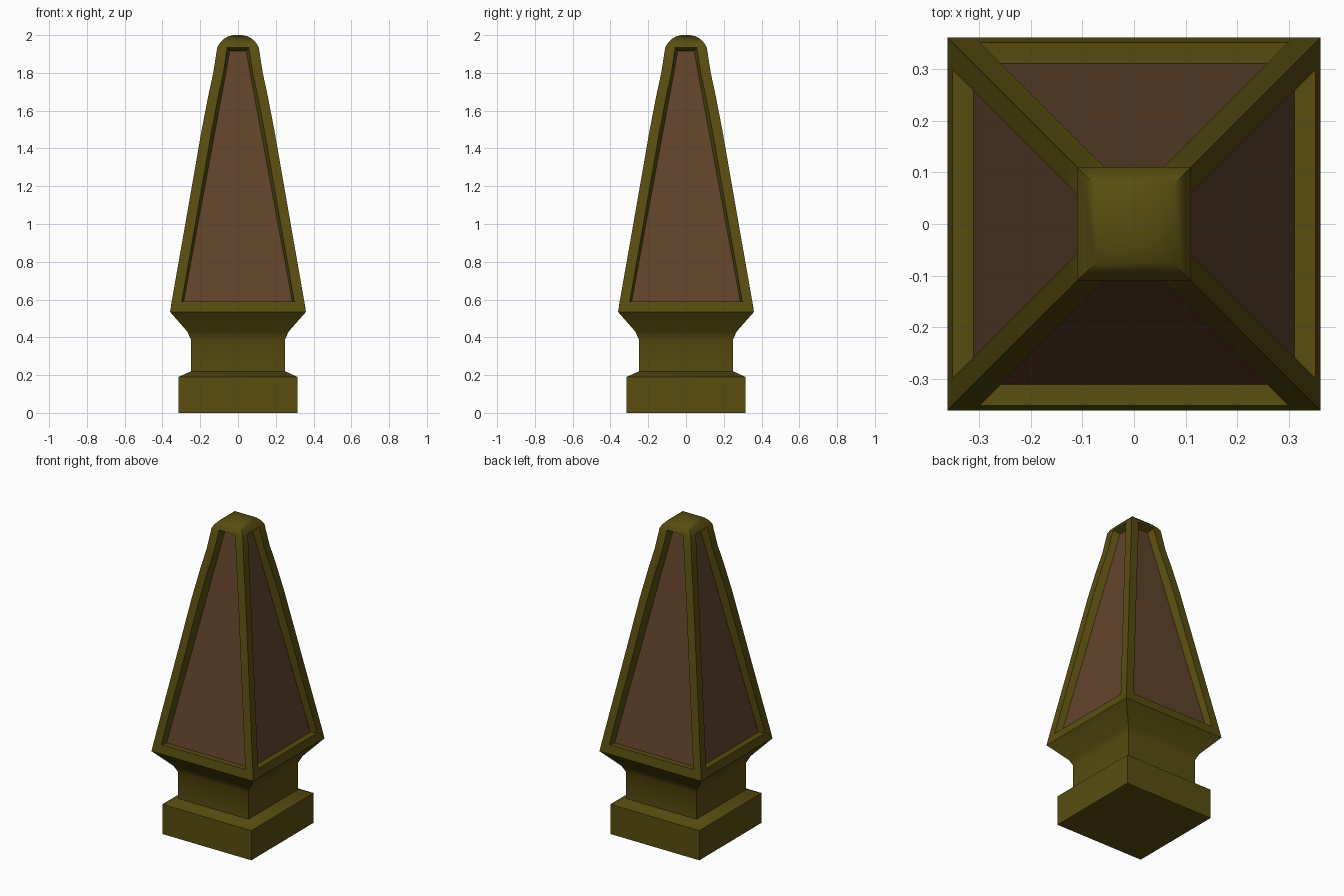
import bpy, bmesh
from math import pi
from mathutils import Matrix, Vector

if "Cube" in bpy.data.objects:
    bpy.data.objects.remove(bpy.data.objects["Cube"])


def material(name, rgb):
    m = bpy.data.materials.new(name)
    m.diffuse_color = (*rgb, 1)
    m.use_nodes = True
    m.node_tree.nodes["Principled BSDF"].inputs["Base Color"].default_value = m.diffuse_color
    return m


olive = material("olive bronze", (0.098, 0.074, 0.005))
brown = material("brown panel", (0.120, 0.057, 0.025))

# Half-width and height of the square outline, bottom to top
PROFILE = [(0.315, 0), (0.315, 0.19), (0.25, 0.22), (0.25, 0.39), (0.268, 0.43),
           (0.36, 0.535), (0.351, 0.59), (0.272, 1.04), (0.192, 1.5), (0.155, 1.69),
           (0.131, 1.8), (0.110, 1.935), (0.097, 1.958), (0.076, 1.98),
           (0.05, 1.994), (0.02, 2.0)]
HOLE_LOW, HOLE_HIGH = 6, 11   # profile rows between which the panel is recessed
RIM = 0.053                   # frame width beside the recess


def panel_point(t):
    """Half-width, depth and height on the sunken panel, t from 0 to 1."""
    return (0.288 + (0.043 - 0.288) * t, 0.31 + (0.07 - 0.31) * t, 0.588 + (1.916 - 0.588) * t)


def build(name, mat, side_faces, caps=()):
    """Repeat one side's faces around the z axis and join them."""
    bm = bmesh.new()
    for k in range(4):
        rot = Matrix.Rotation(k * pi / 2, 3, 'Z')
        for f in side_faces:
            bm.faces.new([bm.verts.new(rot @ Vector(p)) for p in f])
    for w, z, up in caps:
        ring = [(-w, -w, z), (w, -w, z), (w, w, z), (-w, w, z)]
        bm.faces.new([bm.verts.new(p) for p in (ring if up else ring[::-1])])
    bmesh.ops.remove_doubles(bm, verts=bm.verts, dist=1e-5)
    me = bpy.data.meshes.new(name)
    bm.to_mesh(me)
    bm.free()
    me.materials.append(mat)
    ob = bpy.data.objects.new(name, me)
    bpy.context.collection.objects.link(ob)
    return ob


# Front side of the body: plain bands, and split bands around the recess
faces = []
for i in range(len(PROFILE) - 1):
    (w0, z0), (w1, z1) = PROFILE[i], PROFILE[i + 1]
    if not HOLE_LOW <= i < HOLE_HIGH:
        low, high = [-w0, w0], [w1, -w1]
        if i == HOLE_LOW - 1:
            high = [w1, w1 - RIM, RIM - w1, -w1]
        if i == HOLE_HIGH:
            low = [-w0, RIM - w0, w0 - RIM, w0]
        faces.append([(x, -w0, z0) for x in low] + [(x, -w1, z1) for x in high])
        continue
    zl, zh = PROFILE[HOLE_LOW][1], PROFILE[HOLE_HIGH][1]
    px0, py0, pz0 = panel_point((z0 - zl) / (zh - zl))
    px1, py1, pz1 = panel_point((z1 - zl) / (zh - zl))
    h0, h1 = w0 - RIM, w1 - RIM
    # frame strips and recess walls, left and right
    faces.append([(-w0, -w0, z0), (-h0, -w0, z0), (-h1, -w1, z1), (-w1, -w1, z1)])
    faces.append([(h0, -w0, z0), (w0, -w0, z0), (w1, -w1, z1), (h1, -w1, z1)])
    faces.append([(-h0, -w0, z0), (-px0, -py0, pz0), (-px1, -py1, pz1), (-h1, -w1, z1)])
    faces.append([(px0, -py0, pz0), (h0, -w0, z0), (h1, -w1, z1), (px1, -py1, pz1)])

# Sill and head of the recess
for row, t in ((HOLE_LOW, 0), (HOLE_HIGH, 1)):
    w, z = PROFILE[row]
    px, py, pz = panel_point(t)
    h = w - RIM
    f = [(-h, -w, z), (h, -w, z), (px, -py, pz), (-px, -py, pz)]
    faces.append(f if t == 0 else f[::-1])

body = build("post_cap_body", olive, faces, [(0.315, 0, False), (0.02, 2.0, True)])
bpy.context.view_layer.objects.active = body
body.select_set(True)
bpy.ops.object.shade_smooth_by_angle(angle=0.75)

# Sunken flat panels on all four sides
(xa, ya, za), (xb, yb, zb) = panel_point(0), panel_point(1)
build("sunken_panels", brown, [[(-xa, -ya, za), (xa, -ya, za), (xb, -yb, zb), (-xb, -yb, zb)]])
